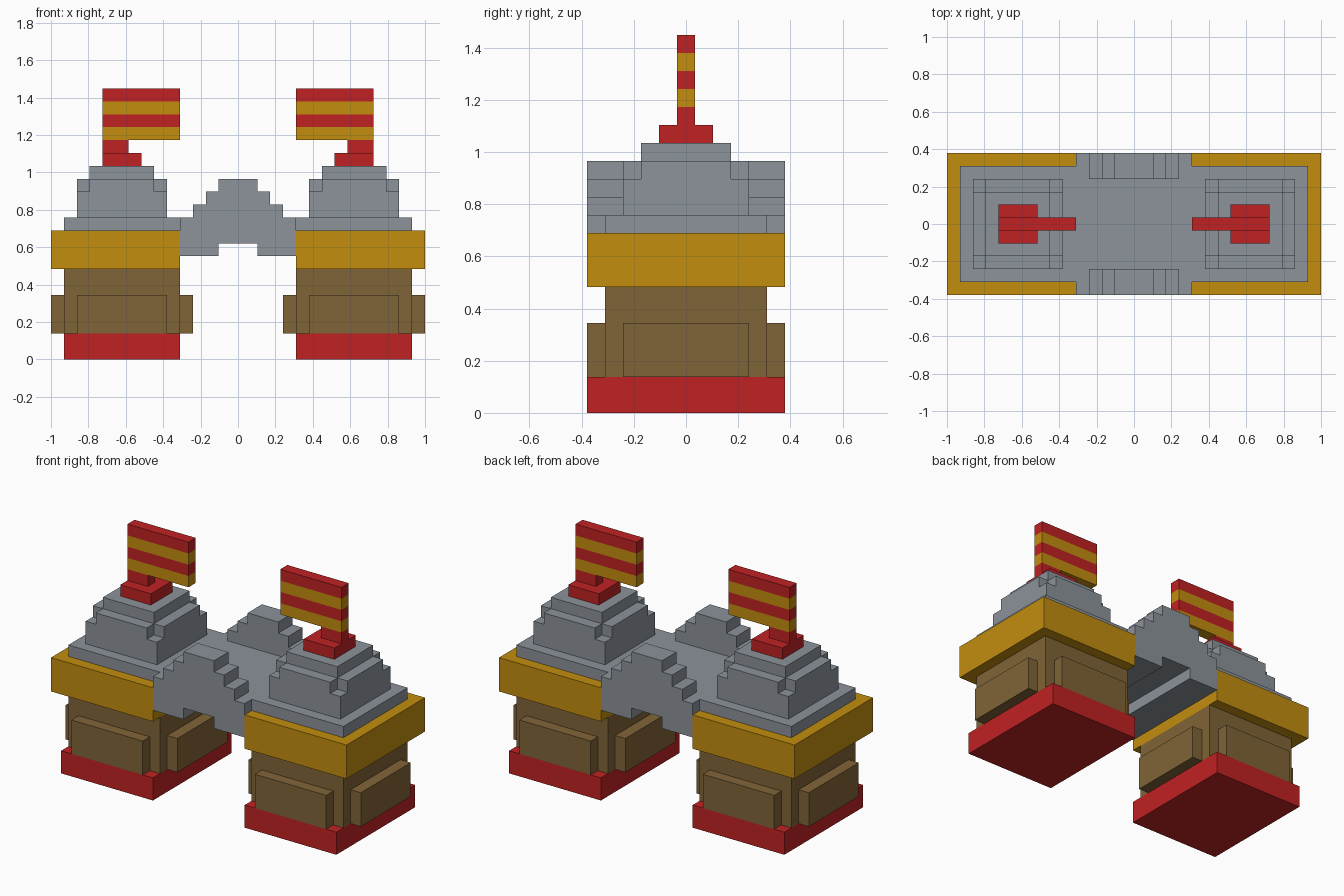
import bpy
import bmesh
from mathutils import Vector

cube = bpy.data.objects.get("Cube")
if cube:
    bpy.data.objects.remove(cube, do_unlink=True)

U = 2 / 29  # size of one block


def material(name, rgb):
    """Flat material from 0-255 screen values, stored as linear."""
    lin = [((c / 255 + 0.055) / 1.055) ** 2.4 for c in rgb]
    m = bpy.data.materials.new(name)
    m.use_nodes = True
    m.diffuse_color = (*lin, 1)
    bsdf = m.node_tree.nodes["Principled BSDF"]
    bsdf.inputs["Base Color"].default_value = (*lin, 1)
    bsdf.inputs["Roughness"].default_value = 0.9
    return m


RED = material("red", (192, 34, 35))
GOLD = material("gold", (195, 141, 15))
BROWN = material("brown", (128, 100, 55))
GREY = material("stone grey", (140, 147, 155))


def prism(name, outline, lo, hi, mat, axis="z"):
    """Extrude an outline (block units) along z, or an x-z outline along y."""
    bm = bmesh.new()
    place = (lambda a, b, t: (a, b, t)) if axis == "z" else (lambda a, b, t: (a, t, b))
    face = bm.faces.new([bm.verts.new(Vector(place(a, b, lo)) * U) for a, b in outline])
    top = bmesh.ops.extrude_face_region(bm, geom=[face])["geom"]
    shift = Vector(place(0, 0, hi - lo)) * U
    bmesh.ops.translate(bm, vec=shift, verts=[v for v in top if isinstance(v, bmesh.types.BMVert)])
    bmesh.ops.recalc_face_normals(bm, faces=bm.faces)
    mesh = bpy.data.meshes.new(name)
    bm.to_mesh(mesh)
    bm.free()
    mesh.materials.append(mat)
    ob = bpy.data.objects.new(name, mesh)
    bpy.context.collection.objects.link(ob)
    return ob


def box(name, x, y, z, mat):
    outline = [(x[0], y[0]), (x[1], y[0]), (x[1], y[1]), (x[0], y[1])]
    return prism(name, outline, z[0], z[1], mat)


def tower(side, s):
    """One tower; s is +1 on the left (+x) and -1 on the right."""
    def part(name, x0, x1, y, z, mat):
        ys = y if isinstance(y, tuple) else (-y, y)
        box(f"{side}_{name}", sorted((s * x0, s * x1)), ys, z, mat)

    # Plinth, body and its raised wall panels
    part("plinth", 4.5, 13.5, 5.5, (0, 2), RED)
    part("body", 4.5, 13.5, 4.5, (2, 7), BROWN)
    part("front_panel", 5.5, 12.5, (-5.5, -4.5), (2, 5), BROWN)
    part("back_panel", 5.5, 12.5, (4.5, 5.5), (2, 5), BROWN)
    part("outer_panel", 13.5, 14.5, 3.5, (2, 5), BROWN)
    part("inner_panel", 3.5, 4.5, 3.5, (2, 5), BROWN)

    # Overhanging gold band and stepped stone roof
    part("gold_band", 4.5, 14.5, 5.5, (7, 10), GOLD)
    part("roof_slab", 4.5, 13.5, 4.5, (10, 11), GREY)
    part("roof_lower_tier", 5.5, 12.5, 3.5, (11, 13), GREY)
    notched = [(-3.5, -2.5), (-2.5, -2.5), (-2.5, -3.5), (2.5, -3.5), (2.5, -2.5), (3.5, -2.5),
               (3.5, 2.5), (2.5, 2.5), (2.5, 3.5), (-2.5, 3.5), (-2.5, 2.5), (-3.5, 2.5)]
    prism(f"{side}_roof_notched_tier", [(s * 9 + a, b) for a, b in notched], 13, 14, GREY)
    part("roof_top_tier", 6.5, 11.5, 2.5, (14, 15), GREY)

    # Flag foot, pole and striped flag
    part("flag_foot", 7.5, 10.5, 1.5, (15, 16), RED)
    part("flag_pole", 8.5, 10.5, 0.5, (16, 17), RED)
    for i in range(4):
        part(f"flag_stripe_{i + 1}", 4.5, 10.5, 0.5, (17 + i, 18 + i), RED if i % 2 else GOLD)


for side, s in (("left", 1), ("right", -1)):
    tower(side, s)

# Bridge deck with a shallow arch cut in its underside
deck = [(-4.5, 8), (-1.5, 8), (-1.5, 9), (1.5, 9), (1.5, 8), (4.5, 8), (4.5, 11), (-4.5, 11)]
prism("bridge_deck", deck, -5.5, 5.5, GREY, axis="y")

# Stepped parapets along both edges of the bridge
half = [(3.5, 11), (3.5, 12), (2.5, 12), (2.5, 13), (1.5, 13), (1.5, 14)]
steps = half + [(-x, z) for x, z in reversed(half)]
prism("front_parapet", steps, -5.5, -3.5, GREY, axis="y")
prism("back_parapet", steps, 3.5, 5.5, GREY, axis="y")
